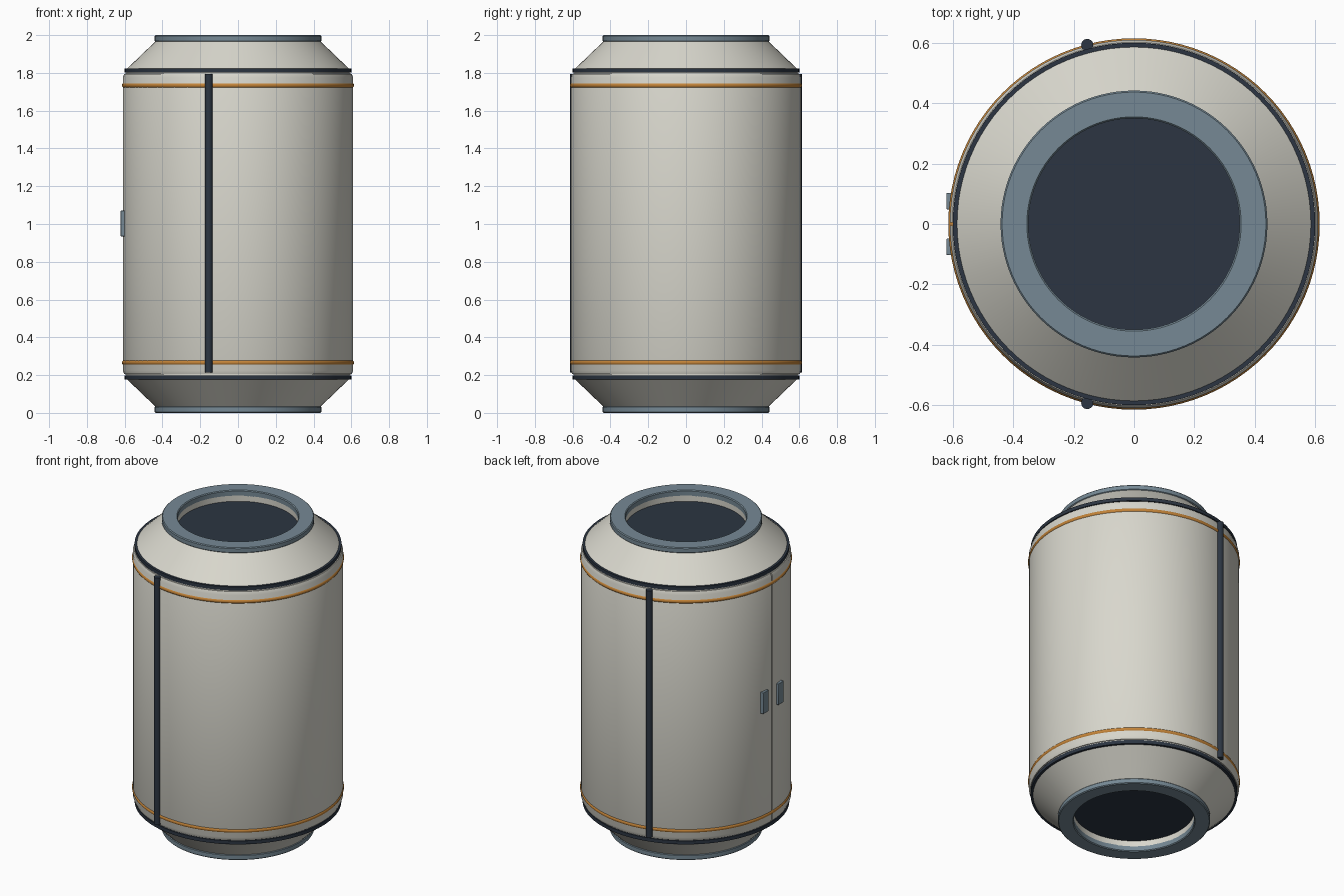
import bpy, bmesh
from math import sin, cos, pi, radians

cube = bpy.data.objects.get("Cube")
if cube:
    bpy.data.objects.remove(cube)


def material(name, rgb):
    m = bpy.data.materials.new(name)
    m.use_nodes = True
    m.diffuse_color = (*rgb, 1)
    bsdf = next(n for n in m.node_tree.nodes if n.type == 'BSDF_PRINCIPLED')
    bsdf.inputs["Base Color"].default_value = (*rgb, 1)
    return m


SHELL = material("warm white", (0.69, 0.68, 0.61))
STEEL = material("blue grey", (0.18, 0.25, 0.30))
DARK = material("dark navy", (0.025, 0.036, 0.054))
ORANGE = material("orange", (0.55, 0.23, 0.04))


def finish(bm, name, mat, angle=30):
    bmesh.ops.recalc_face_normals(bm, faces=bm.faces)
    mesh = bpy.data.meshes.new(name)
    bm.to_mesh(mesh)
    bm.free()
    mesh.materials.append(mat)
    ob = bpy.data.objects.new(name, mesh)
    bpy.context.collection.objects.link(ob)
    bpy.ops.object.select_all(action='DESELECT')
    ob.select_set(True)
    bpy.context.view_layer.objects.active = ob
    bpy.ops.object.shade_smooth_by_angle(angle=radians(angle))
    return ob


def lathe(name, profile, mat, start=0, end=360, flip=False, steps=96):
    """Sweep a closed (radius, height) profile around z, fully or over an arc."""
    bm = bmesh.new()
    full = end - start == 360
    n = steps if full else max(8, round(steps * (end - start) / 360))
    rings = []
    for i in range(n if full else n + 1):
        a = radians(start + (end - start) * i / n)
        rings.append([bm.verts.new((r * cos(a), r * sin(a), 2 - z if flip else z))
                      for r, z in profile])
    k = len(profile)
    for i in range(n):
        a, b = rings[i], rings[(i + 1) % len(rings)]
        for j in range(k):
            bm.faces.new((a[j], b[j], b[(j + 1) % k], a[(j + 1) % k]))
    if not full:
        bm.faces.new(rings[0])
        bm.faces.new(rings[-1])
    bmesh.ops.remove_doubles(bm, verts=bm.verts, dist=1e-5)
    return finish(bm, name, mat)


def cylinder(name, radius, depth, loc, mat, segments=96):
    bm = bmesh.new()
    bmesh.ops.create_cone(bm, cap_ends=True, segments=segments, radius1=radius,
                          radius2=radius, depth=depth)
    bmesh.ops.translate(bm, verts=bm.verts, vec=loc)
    return finish(bm, name, mat)


def box(name, size, loc, mat):
    bm = bmesh.new()
    bmesh.ops.create_cube(bm, size=1)
    bmesh.ops.scale(bm, verts=bm.verts, vec=size)
    bmesh.ops.translate(bm, verts=bm.verts, vec=loc)
    ob = finish(bm, name, mat)
    mod = ob.modifiers.new("soft edges", 'BEVEL')
    mod.width = 0.003
    mod.segments = 2
    return ob


# Inner hull seen through the door gap
cylinder("inner_hull", 0.596, 1.6, (0, 0, 1), SHELL)

# Curved outer wall and the two doors that meet on the right side
wall = [(0.57, 0.205), (0.602, 0.205), (0.61, 0.225),
        (0.61, 1.775), (0.602, 1.795), (0.57, 1.795)]
HINGE = 104.7
lathe("outer_wall", wall, SHELL, -HINGE, HINGE)
lathe("left_door", wall, SHELL, HINGE, 179.6)
lathe("right_door", wall, SHELL, 180.4, 360 - HINGE)

# Hinge rods and door handles
for side, label in ((1, "back"), (-1, "front")):
    cylinder(label + "_hinge_rod", 0.02, 1.58, (-0.155, side * 0.593, 1.005), DARK, 24)
    box(label + "_door_handle", (0.03, 0.055, 0.136), (-0.606, side * 0.076, 1.003), STEEL)

# Matching ends: cone, seal ring, trim ring, collar and recessed hatch
for flip, label in ((False, "top"), (True, "bottom")):
    lathe(label + "_cone", [(0.35, 1.80), (0.35, 1.966), (0.438, 1.966),
                            (0.59, 1.82), (0.59, 1.80)], SHELL, flip=flip)
    lathe(label + "_seal_ring", [(0.575, 1.802), (0.6, 1.802), (0.6, 1.824),
                                 (0.58, 1.824)], DARK, flip=flip)
    trim = [(0.601 + 0.014 * cos(t * pi / 6), 1.734 + 0.014 * sin(t * pi / 6))
            for t in range(12)]
    lathe(label + "_trim_ring", trim, ORANGE, flip=flip)
    lathe(label + "_collar", [(0.35, 1.964), (0.436, 1.964), (0.442, 1.97), (0.442, 1.995),
                              (0.437, 2.0), (0.355, 2.0), (0.35, 1.995)], STEEL, flip=flip)
    cylinder(label + "_hatch", 0.352, 0.03, (0, 0, 0.085 if flip else 1.915), DARK)
